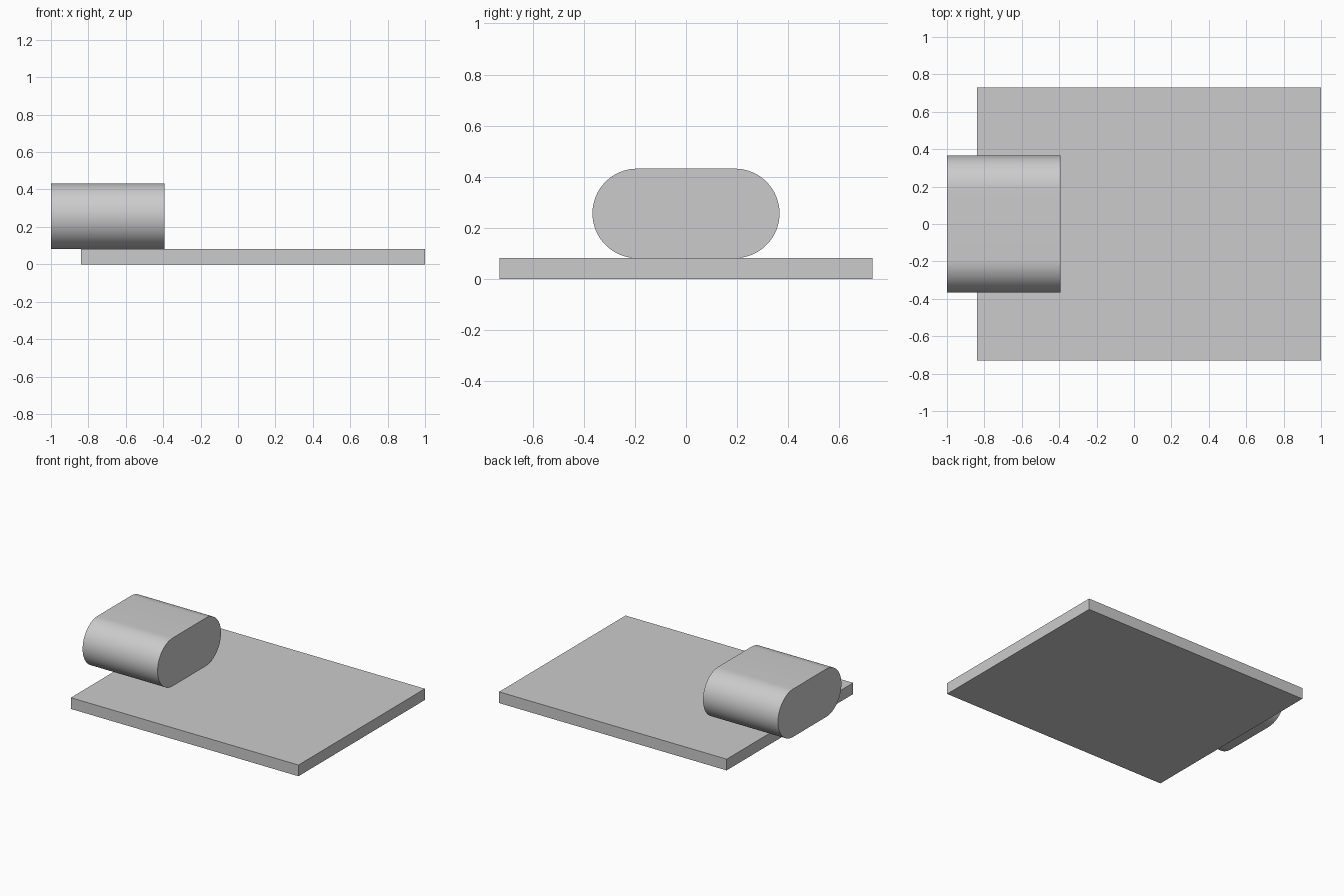
import bpy, bmesh, math
from mathutils import Vector

if "Cube" in bpy.data.objects:
    bpy.data.objects.remove(bpy.data.objects["Cube"])

grey = bpy.data.materials.new("light grey")
grey.diffuse_color = (0.6, 0.6, 0.6, 1)
grey.use_nodes = True
grey.node_tree.nodes["Principled BSDF"].inputs["Base Color"].default_value = grey.diffuse_color


def extrude_x(name, profile, x0, x1):
    """Solid made by sweeping a closed (y, z) profile from x0 to x1."""
    bm = bmesh.new()
    cap = bm.faces.new([bm.verts.new((x0, y, z)) for y, z in profile])
    swept = bmesh.ops.extrude_face_region(bm, geom=[cap], use_keep_orig=True)
    verts = [v for v in swept["geom"] if isinstance(v, bmesh.types.BMVert)]
    bmesh.ops.translate(bm, verts=verts, vec=Vector((x1 - x0, 0, 0)))
    bmesh.ops.recalc_face_normals(bm, faces=bm.faces)
    mesh = bpy.data.meshes.new(name)
    bm.to_mesh(mesh)
    bm.free()
    mesh.materials.append(grey)
    obj = bpy.data.objects.new(name, mesh)
    bpy.context.collection.objects.link(obj)
    return obj


# Flat board
T = 0.082
extrude_x("board", [(-0.73, 0), (0.73, 0), (0.73, T), (-0.73, T)], -0.84, 1.0)

# Connector shell: stadium profile overhanging the board edge
R, HALF, N = 0.175, 0.191, 32
stadium = []
for side, start in ((1, -math.pi / 2), (-1, math.pi / 2)):
    for i in range(N + 1):
        a = start + math.pi * i / N
        stadium.append((side * HALF + R * math.cos(a), T + R + R * math.sin(a)))
shell = extrude_x("connector_shell", stadium, -1.0, -0.394)

# Smooth rounded sides, crisp end caps
bpy.context.view_layer.objects.active = shell
shell.select_set(True)
bpy.ops.object.shade_smooth_by_angle(angle=math.radians(30))
